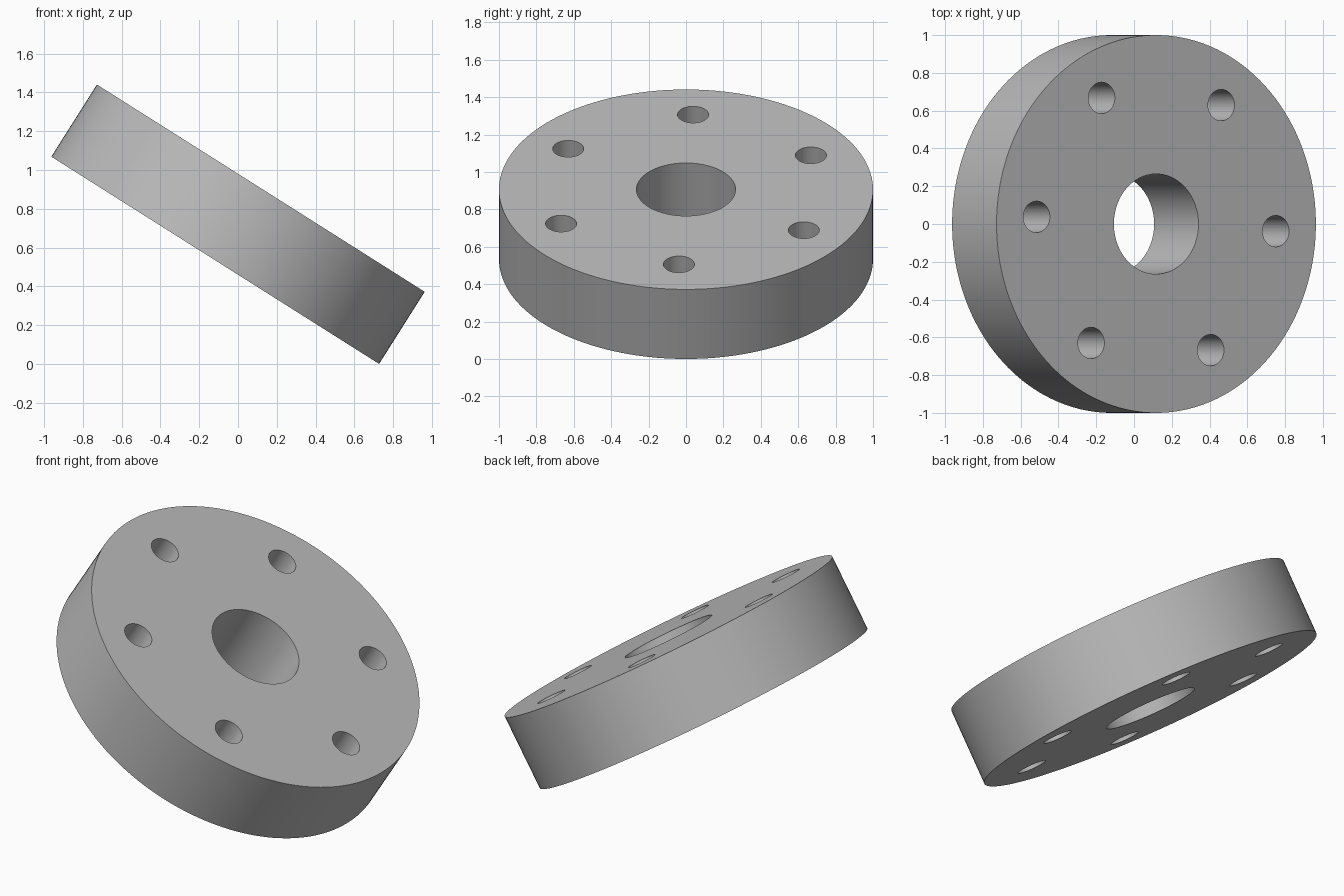
import bpy
import bmesh
import math
from mathutils import Matrix, Vector

cube = bpy.data.objects.get("Cube")
if cube:
    bpy.data.objects.remove(cube, do_unlink=True)

RADIUS, THICK, TILT = 1.0, 0.44, math.radians(32.3)
BORE_R, BOLT_R, BOLT_CIRCLE = 0.265, 0.083, 0.75
BOLT_COUNT, BOLT_START = 6, math.radians(-2.9)

# Material
grey = bpy.data.materials.new("plain grey")
grey.use_nodes = True
colour = (0.5, 0.5, 0.5, 1)
grey.diffuse_color = colour
grey.node_tree.nodes["Principled BSDF"].inputs["Base Color"].default_value = colour


def cylinders(name, parts, depth):
    """One object made of upright cylinders, each given as (x, y, radius, sides)."""
    bm = bmesh.new()
    for x, y, radius, sides in parts:
        bmesh.ops.create_cone(bm, cap_ends=True, segments=sides, radius1=radius,
                              radius2=radius, depth=depth,
                              matrix=Matrix.Translation((x, y, 0)))
    mesh = bpy.data.meshes.new(name)
    bm.to_mesh(mesh)
    bm.free()
    mesh.materials.append(grey)
    obj = bpy.data.objects.new(name, mesh)
    bpy.context.collection.objects.link(obj)
    return obj


# Flange disc
disc = cylinders("flange_disc", [(0, 0, RADIUS, 160)], THICK)

# Centre bore and ring of bolt holes
holes = [(0, 0, BORE_R, 96)]
for i in range(BOLT_COUNT):
    a = BOLT_START + i * math.tau / BOLT_COUNT
    holes.append((BOLT_CIRCLE * math.cos(a), BOLT_CIRCLE * math.sin(a), BOLT_R, 48))
cutter = cylinders("hole_cutter", holes, THICK * 2)
cutter.hide_render = True

cut = disc.modifiers.new("holes", 'BOOLEAN')
cut.operation = 'DIFFERENCE'
cut.solver = 'EXACT'
cut.object = cutter
bpy.context.view_layer.objects.active = disc
disc.select_set(True)
bpy.ops.object.modifier_apply(modifier=cut.name)
bpy.data.objects.remove(cutter, do_unlink=True)

# Tilt towards +x and rest the lowest edge on the ground
height = RADIUS * math.sin(TILT) + THICK / 2 * math.cos(TILT)
disc.data.transform(Matrix.Translation(Vector((0, 0, height)))
                    @ Matrix.Rotation(TILT, 4, 'Y'))
bpy.ops.object.shade_smooth_by_angle(angle=math.radians(30))
